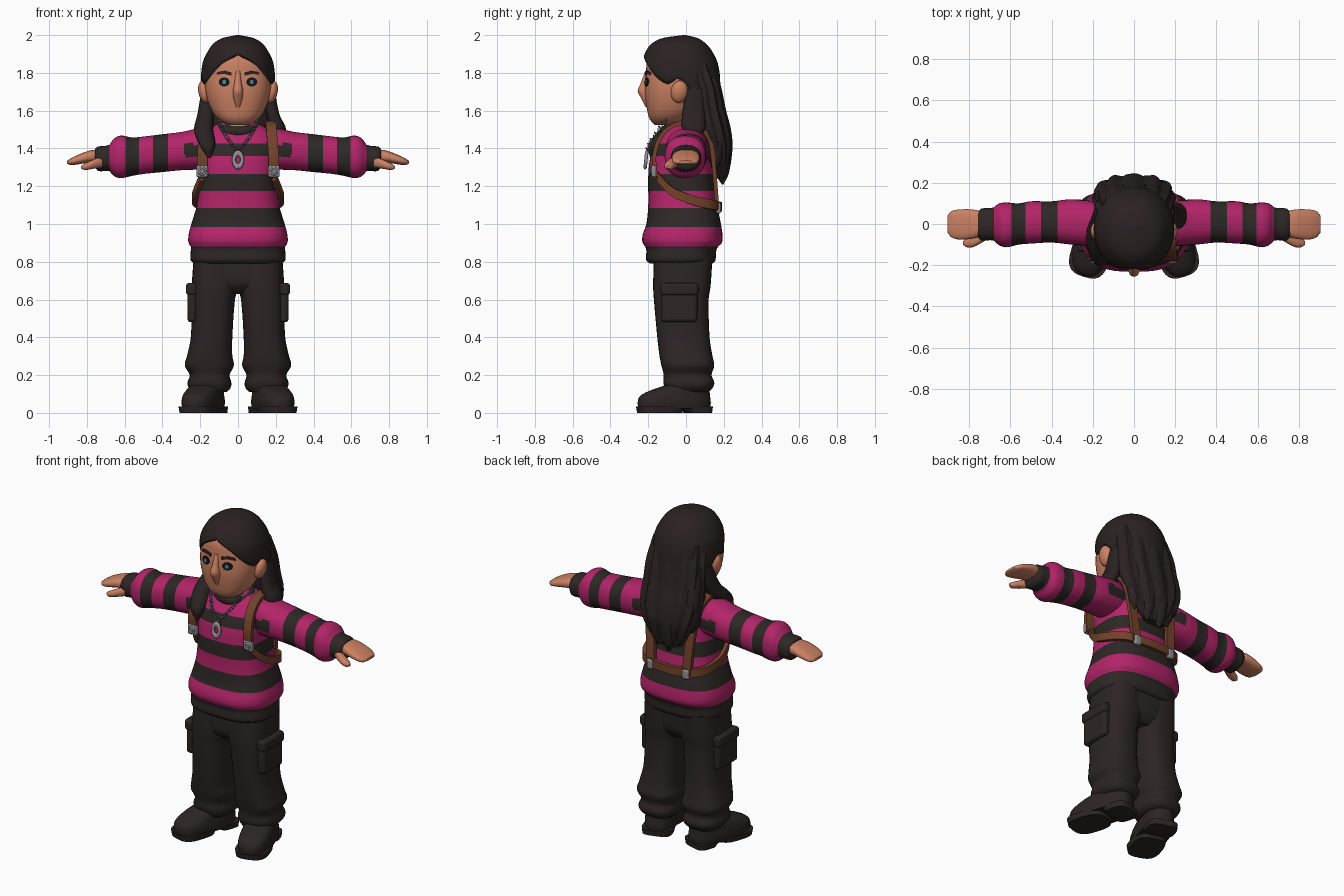
import bpy, bmesh, math
from mathutils import Vector

cube = bpy.data.objects.get("Cube")
if cube:
    bpy.data.objects.remove(cube, do_unlink=True)


def material(name, r, g, b):
    m = bpy.data.materials.new(name)
    m.use_nodes = True
    m.diffuse_color = (r, g, b, 1)
    node = m.node_tree.nodes["Principled BSDF"]
    node.inputs["Base Color"].default_value = (r, g, b, 1)
    node.inputs["Roughness"].default_value = 0.9
    return m


HAIR = material("hair dark brown", .024, .016, .016)
CLOTH = material("trouser charcoal", .026, .018, .018)
KNIT = material("knit dark grey", .027, .021, .019)
PINK = material("knit magenta", .45, .018, .14)
SKIN = material("skin", .6, .22, .125)
LEATHER = material("brown leather", .17, .055, .024)
METAL = material("grey metal", .28, .27, .28)
BLACK = material("eye black", .008, .007, .008)
TEAL = material("iris teal", .06, .25, .3)


def finish(obj, mats, angle=50):
    for m in mats:
        obj.data.materials.append(m)
    bpy.ops.object.select_all(action='DESELECT')
    bpy.context.view_layer.objects.active = obj
    obj.select_set(True)
    bpy.ops.object.shade_smooth_by_angle(angle=math.radians(angle))
    return obj


def stitch(name, rings, mats, rule=None, capped=True, angle=50):
    """Skin a list of equal rings; rule picks a material slot from a face centre."""
    bm = bmesh.new()
    vs = [[bm.verts.new(p) for p in ring] for ring in rings]
    n = len(vs[0])
    for a, b in zip(vs, vs[1:]):
        for i in range(n):
            j = (i + 1) % n
            bm.faces.new((a[i], a[j], b[j], b[i]))
    bm.faces.new(vs[0][::-1])
    if capped:
        bm.faces.new(vs[-1])
    bmesh.ops.recalc_face_normals(bm, faces=bm.faces)
    if rule:
        for f in bm.faces:
            f.material_index = int(rule(f.calc_center_median()))
    me = bpy.data.meshes.new(name)
    bm.to_mesh(me)
    bm.free()
    obj = bpy.data.objects.new(name, me)
    bpy.context.collection.objects.link(obj)
    return finish(obj, mats, angle)


def sample(rows, t):
    """Smooth interpolation of rows keyed by their first value."""
    t = min(max(t, rows[0][0]), rows[-1][0])
    i = 0
    while i < len(rows) - 2 and t > rows[i + 1][0]:
        i += 1
    p, q = rows[i], rows[i + 1]
    o, r = rows[max(i - 1, 0)], rows[min(i + 2, len(rows) - 1)]
    h = q[0] - p[0]
    u = (t - p[0]) / h
    out = []
    for k in range(1, len(p)):
        m0 = (q[k] - o[k]) / (q[0] - o[0]) * h
        m1 = (r[k] - p[k]) / (r[0] - p[0]) * h
        out.append(p[k] * (2*u**3 - 3*u*u + 1) + m0 * (u**3 - 2*u*u + u)
                   + q[k] * (3*u*u - 2*u**3) + m1 * (u**3 - u*u))
    return out


def oval(ext, a, power=2.0):
    a0, a1, b0, b1 = ext
    c, s = math.cos(a), math.sin(a)
    c = math.copysign(abs(c) ** (2 / power), c)
    s = math.copysign(abs(s) ** (2 / power), s)
    return (a0 + a1) / 2 + (a1 - a0) / 2 * c, (b0 + b1) / 2 + (b1 - b0) / 2 * s


def loft(name, rows, mats, axis="z", side=1, power=2.3, n=32, step=.015,
         cuts=(), rule=None, lobes=0):
    """Rows are (position, low, high, low, high) extents along an axis."""
    lo, hi = rows[0][0], rows[-1][0]
    count = max(2, round((hi - lo) / step))
    ts = [lo + (hi - lo) * i / count for i in range(count + 1)]
    ts = [t for t in ts if all(abs(t - c) > step / 3 for c in cuts)] + list(cuts)
    rings = []
    for t in sorted(ts):
        e, ring = sample(rows, t), []
        for i in range(n):
            ang = math.tau * i / n
            a, b = oval(e, ang, power)
            if lobes:
                w = 1 + .04 * math.cos(lobes * ang)
                a, b = a * w, (b - e[2]) * w + e[2]
            ring.append((side * a, b, t) if axis == "z" else (side * t, a, b))
        rings.append(ring)
    return stitch(name, rings, mats, rule)


def sym(rows):
    return [(z, -x, x, a, b) for z, x, a, b in rows]


def strap(name, pts, across, width, thick, mat):
    """Flat band swept along points, its width along a fixed direction."""
    rows = [(i, *p) for i, p in enumerate(pts)]
    steps = (len(pts) - 1) * 6
    path = [Vector(sample(rows, i / 6)) for i in range(steps + 1)]
    rings = []
    for i, p in enumerate(path):
        tan = path[min(i + 1, steps)] - path[max(i - 1, 0)]
        out = tan.cross(across).normalized() * thick / 2
        w = across.normalized() * width / 2
        rings.append([p + w + out, p - w + out, p - w - out, p + w - out])
    return stitch(name, rings, [mat], angle=40)


def box(name, loc, size, mat, bevel=.01):
    bpy.ops.mesh.primitive_cube_add(size=1, location=loc)
    o = bpy.context.object
    o.name = name
    o.scale = size
    bpy.ops.object.transform_apply(location=False, rotation=False, scale=True)
    mod = o.modifiers.new("soft", 'BEVEL')
    mod.width, mod.segments = bevel, 3
    return finish(o, [mat])


def torus(name, loc, major, minor, mat, rot=(0, 0, 0), scale=(1, 1, 1), seg=32):
    bpy.ops.mesh.primitive_torus_add(location=loc, rotation=rot, major_radius=major,
                                     minor_radius=minor, major_segments=seg, minor_segments=10)
    o = bpy.context.object
    o.name, o.scale = name, scale
    return finish(o, [mat])


# Sweater body with level stripes
STRIPES = ((.7, .88), (.985, 1.085), (1.175, 1.265), (1.36, 1.425))
in_stripe = lambda z: any(a < z < b for a, b in STRIPES)
loft("sweater_body", sym([
    (.79, .23, -.19, .14), (.805, .25, -.21, .155), (.86, .25, -.21, .16),
    (.88, .25, -.215, .17), (.9, .262, -.23, .19), (.94, .262, -.23, .193),
    (1.0, .247, -.21, .185), (1.1, .218, -.2, .165), (1.25, .202, -.2, .145),
    (1.35, .205, -.19, .135), (1.42, .21, -.165, .13), (1.48, .19, -.125, .11),
    (1.52, .13, -.1, .08), (1.54, .09, -.08, .05)]), [PINK, KNIT], power=2.7, n=48,
    cuts=[z for s in STRIPES for z in s if z > .8], rule=lambda c: in_stripe(c.z))
torus("collar", (0, -.035, 1.51), .098, .027, KNIT, rot=(.25, 0, 0), scale=(1, .85, 1))

# Sleeves, hands
BANDS = ((.37, .45), (.525, .595), (.68, .8))


def sleeve_rule(c):
    x = abs(c.x)
    return any(a < x < b for a, b in BANDS) or (x < .285 and 1.36 < c.z < 1.425)


for s, side in ((1, "left"), (-1, "right")):
    loft(side + "_sleeve", [
        (.1, -.08, .09, 1.31, 1.48), (.2, -.105, .11, 1.29, 1.505),
        (.3, -.1, .12, 1.285, 1.487), (.4, -.09, .11, 1.275, 1.475),
        (.5, -.095, .11, 1.265, 1.463), (.56, -.1, .1, 1.255, 1.458),
        (.62, -.113, .104, 1.243, 1.468), (.66, -.1, .098, 1.255, 1.45),
        (.68, -.08, .08, 1.28, 1.42), (.74, -.08, .075, 1.28, 1.41),
        (.757, -.065, .06, 1.3, 1.4)], [PINK, KNIT], axis="x", side=s, n=40,
        cuts=[.285] + [x for b in BANDS for x in b if x < .75], rule=sleeve_rule)
    loft(side + "_hand", [
        (.72, -.05, .055, 1.32, 1.395), (.78, -.07, .07, 1.325, 1.39),
        (.85, -.075, .07, 1.315, 1.365), (.89, -.062, .06, 1.312, 1.345),
        (.905, -.04, .04, 1.32, 1.335)], [SKIN], axis="x", side=s, power=2.6)
    loft(side + "_thumb", [
        (.72, -.08, -.03, 1.3, 1.36), (.78, -.112, -.055, 1.29, 1.335),
        (.815, -.112, -.07, 1.285, 1.318), (.83, -.1, -.085, 1.293, 1.308)],
        [SKIN], axis="x", side=s, n=16)

    # Trouser legs with folds, cargo pockets, shoes
    loft(side + "_trouser_leg", [
        (.11, .06, .24, -.1, .12), (.13, .04, .26, -.11, .14), (.16, .035, .268, -.12, .15),
        (.2, .045, .255, -.118, .135), (.25, .022, .282, -.13, .15), (.3, .03, .27, -.14, .14),
        (.4, .03, .25, -.152, .125), (.6, .016, .245, -.17, .12), (.67, .0, .245, -.174, .13),
        (.82, .0, .235, -.17, .14)], [CLOTH], side=s, power=2.7)
    box(side + "_cargo_pocket", (s * .243, -.035, .58), (.05, .19, .2), CLOTH, .018)
    box(side + "_pocket_flap", (s * .246, -.035, .655), (.058, .2, .065), CLOTH, .015)
    shoe = [
        loft(side + "_shoe", sym([
            (.022, .09, -.26, .13), (.06, .094, -.262, .132), (.09, .09, -.25, .128),
            (.12, .085, -.19, .125), (.15, .075, -.1, .12), (.18, .06, -.06, .1)]),
            [CLOTH], power=2.6),
        loft(side + "_shoe_sole", sym([(0, .092, -.262, -.03), (.034, .097, -.268, -.02)]),
             [CLOTH], power=3),
        loft(side + "_shoe_heel", sym([(0, .085, .0, .132), (.034, .09, -.03, .137)]),
             [CLOTH], power=3.5)]
    for o in shoe:
        o.location.x, o.rotation_euler.z = s * .165, s * .3

    # Shoulder harness and buckles
    strap(side + "_shoulder_strap", [(s * x, y, z) for x, y, z in (
        (.19, -.16, 1.25), (.188, -.168, 1.36), (.18, -.135, 1.46), (.175, -.07, 1.52),
        (.17, .02, 1.53), (.16, .115, 1.47), (.14, .145, 1.33), (.12, .165, 1.08))],
        Vector((1, 0, 0)), .055, .022, LEATHER)
    box(side + "_front_buckle", (s * .19, -.17, 1.28), (.06, .025, .065), METAL)
    torus(side + "_buckle_ring", (s * .19, -.184, 1.28), .017, .006, METAL,
          rot=(math.pi / 2, 0, 0), seg=16)
    box(side + "_back_buckle", (s * .12, .172, 1.085), (.045, .025, .06), METAL)

    # Ears
    bpy.ops.mesh.primitive_uv_sphere_add(segments=20, ring_count=12,
                                         location=(s * .178, -.035, 1.7))
    ear = bpy.context.object
    ear.name, ear.scale = side + "_ear", (.032, .045, .06)
    ear.rotation_euler = (-.15, s * .2, 0)
    finish(ear, [SKIN])

half = [(.19, -.15, 1.25), (.222, -.07, 1.17), (.23, .04, 1.125), (.175, .145, 1.1)]
strap("harness_belt", half + [(0, .18, 1.09)] + [(-x, y, z) for x, y, z in half[::-1]],
      Vector((0, 0, 1)), .05, .022, LEATHER)
loft("hips", sym([(.63, .1, -.12, .09), (.68, .22, -.165, .125), (.82, .235, -.17, .14)]),
     [CLOTH], power=2.7)

# Head, neck and nose
HEAD = sym([
    (1.525, .06, -.165, -.03), (1.55, .1, -.19, .0), (1.6, .14, -.205, .05),
    (1.7, .172, -.218, .1), (1.8, .176, -.212, .12), (1.88, .16, -.2, .12),
    (1.95, .1, -.14, .07)])
loft("head", HEAD, [SKIN], power=2.4, n=40)
loft("neck", sym([(1.44, .08, -.115, .05), (1.6, .07, -.1, .04)]), [SKIN])
loft("nose", sym([
    (1.62, .012, -.215, -.17), (1.67, .026, -.24, -.17), (1.705, .028, -.256, -.17),
    (1.74, .021, -.242, -.17), (1.81, .014, -.216, -.17)]), [SKIN], n=16)


def face_plate(name, pts, lift, mat):
    """Thin plate following the front of the head."""
    rings = [[], []]
    for x, z in pts:
        _, hx, y0, y1 = sample(HEAD, z)
        y = (y0 + y1) / 2 - (y1 - y0) / 2 * (1 - abs(x / hx) ** 2.4) ** (1 / 2.4)
        rings[0].append((x, y - lift, z))
        rings[1].append((x, y - lift + .008, z))
    stitch(name, rings, [mat], angle=30)


for s, side in ((1, "left"), (-1, "right")):
    for part, rx, rz, lift, mat in (("eye", .029, .024, .005, BLACK), ("iris", .01, .012, .007, TEAL)):
        ring = [math.tau * i / 14 for i in range(14)]
        face_plate(f"{side}_{part}", [(s * .073 + rx * math.cos(a), 1.752 + rz * math.sin(a))
                                      for a in ring], lift, mat)
    face_plate(side + "_eyebrow", [(s * x, z) for x, z in (
        (.035, 1.785), (.075, 1.795), (.115, 1.79), (.11, 1.805), (.07, 1.812), (.035, 1.803))],
        .006, HAIR)

# Hair cap: columns run from the crown down to a centre-parted hairline
CAP = sym([
    (1.6, .188, -.18, .2), (1.74, .194, -.215, .182), (1.8, .195, -.228, .178),
    (1.87, .182, -.23, .162), (1.93, .15, -.203, .128), (1.96, .125, -.175, .1),
    (1.985, .08, -.12, .06), (2.0, .01, -.02, .0)])
HAIRLINE = [(0, 1.905), (.5, 1.85), (.9, 1.77), (1.2, 1.74), (1.5, 1.77), (1.9, 1.68), (3.2, 1.6)]
rings = []
for k in range(19):
    ring = []
    for i in range(48):
        ang = math.tau * i / 48
        low = sample(HAIRLINE, abs(ang - math.pi))[0]
        z = 2.0 - (2.0 - low) * (k / 18) ** 2
        x, y = oval(sample(CAP, z), ang + math.pi / 2, 2.1)
        ring.append((x, y, z))
    rings.append(ring)
cap = stitch("hair_cap", rings, [HAIR], capped=False, angle=70)
shell = cap.modifiers.new("thickness", 'SOLIDIFY')
shell.thickness = .025

# Long hair down the back, loose locks and front strands
loft("back_hair", sym([
    (1.24, .07, .15, .2), (1.32, .13, .12, .225), (1.4, .17, .08, .24), (1.5, .195, .03, .23),
    (1.6, .192, .01, .205), (1.72, .185, .0, .18), (1.85, .165, -.05, .14)]),
    [HAIR], n=72, lobes=12)
for i, (x, tip) in enumerate(((-.15, 1.33), (-.09, 1.25), (-.02, 1.21), (.06, 1.23), (.13, 1.29))):
    y = .2 - 2.2 * x * x
    loft(f"back_lock_{i + 1}", [
        (tip, x - .006, x + .008, y - .01, y), (tip + .06, x - .036, x + .036, y - .045, y + .028),
        (tip + .2, x - .045, x + .045, y - .06, y + .042),
        (tip + .4, x - .03, x + .03, y - .09, y - .02)], [HAIR], n=16)
loft("right_front_strand", [
    (1.35, -.16, -.145, -.19, -.175), (1.42, -.205, -.12, -.2, -.1), (1.5, -.232, -.13, -.14, .0),
    (1.58, -.215, -.13, -.06, .05), (1.72, -.192, -.13, .0, .1)], [HAIR], n=20)
loft("left_front_strand", [
    (1.44, .215, .235, .03, .06), (1.5, .175, .255, -.02, .1), (1.58, .15, .22, -.02, .1),
    (1.72, .13, .192, .0, .1)], [HAIR], n=20)

# Necklace: chain links and ring pendant
CHAIN = [(0, .1, -.105, 1.555), (1, .085, -.145, 1.5), (2, .045, -.185, 1.44), (3, .006, -.205, 1.395)]
for s, side in ((1, "left"), (-1, "right")):
    for i in range(12):
        x, y, z = sample(CHAIN, 3 * i / 11)
        torus(f"{side}_chain_link_{i + 1}", (s * x, y, z), .009, .0035, METAL,
              rot=(math.pi / 2 + (i % 2) * .7, s * .5, 0), scale=(.8, 1.2, 1), seg=10)
torus("pendant", (0, -.212, 1.34), .026, .012, METAL, rot=(math.pi / 2 - .1, 0, 0), scale=(.85, 1.35, .8))
